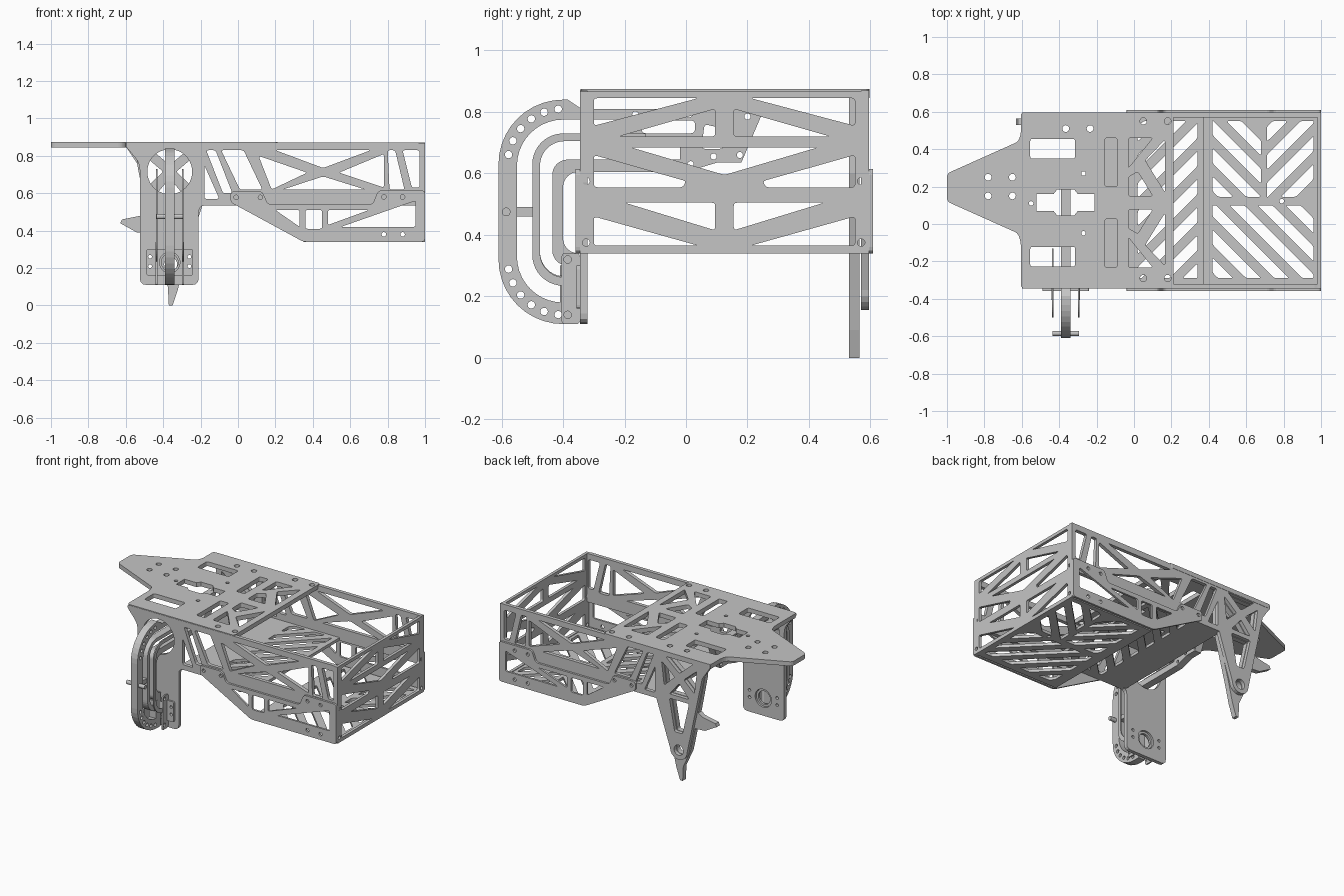
import bpy
from math import sin, cos, radians
from mathutils import Vector, Matrix

cube = bpy.data.objects.get("Cube")
if cube:
    bpy.data.objects.remove(cube, do_unlink=True)

grey = bpy.data.materials.new("plain grey")
grey.use_nodes = True
grey.diffuse_color = (0.56, 0.56, 0.56, 1)
grey.node_tree.nodes["Principled BSDF"].inputs["Base Color"].default_value = (0.56, 0.56, 0.56, 1)

X, Y, Z = Vector((1, 0, 0)), Vector((0, 1, 0)), Vector((0, 0, 1))
MID = 0.125      # symmetry line of the body in y
DECK_MID = 0.114  # symmetry line of the deck cut-outs
ARM_X = -0.365   # plane of the curved guide


# Profile helpers
def arc(cx, cy, r, a0, a1, n=10):
    angles = [radians(a0 + (a1 - a0) * i / n) for i in range(n + 1)]
    return [(cx + r * cos(a), cy + r * sin(a)) for a in angles]


def circle(cx, cy, r=0.012, n=20):
    return arc(cx, cy, r, 0, 360, n)[:-1]


def rect(x0, x1, y0, y1):
    return [(x0, y0), (x1, y0), (x1, y1), (x0, y1)]


def rounded(points, r=0.012):
    out = []
    pts = [Vector(p) for p in points]
    for i, p in enumerate(pts):
        a, b = pts[i - 1] - p, pts[(i + 1) % len(pts)] - p
        k = min(r, a.length * 0.4, b.length * 0.4)
        s, e = p + a.normalized() * k, p + b.normalized() * k
        out += [s * (1 - t) ** 2 + p * 2 * t * (1 - t) + e * t * t for t in (0, 0.33, 0.67, 1)]
    return out


def soft(polys):
    return [rounded(p) for p in polys]


def mirror(polys, axis, about):
    flip = lambda p: (2 * about - p[0], p[1]) if axis == 0 else (p[0], 2 * about - p[1])
    return polys + [[flip(p) for p in poly] for poly in polys]


def clip(poly, a, b, c):
    """Keep the part of a convex polygon where a*x + b*y <= c."""
    out = []
    for i, q in enumerate(poly):
        p = poly[i - 1]
        dp, dq = a * p[0] + b * p[1] - c, a * q[0] + b * q[1] - c
        if dp * dq < 0:
            t = dp / (dp - dq)
            out.append((p[0] + t * (q[0] - p[0]), p[1] + t * (q[1] - p[1])))
        if dq <= 0:
            out.append(q)
    return out


def diagonal_slots(box, s, pitch=0.15, width=0.08):
    """Parallel 45 degree slots filling a rectangle; s is the slope sign."""
    levels = [x - s * y for x, y in rect(*box)]
    slots, c = [], min(levels) + 0.03
    while c < max(levels):
        poly = clip(clip(rect(*box), 1, -s, c + width), -1, s, -c)
        if len(poly) > 2:
            area = sum(p[0] * q[1] - p[1] * q[0] for p, q in zip(poly, poly[1:] + poly[:1])) / 2
            if abs(area) > 0.002:
                slots.append(rounded(poly))
        c += pitch
    return slots


# Flat plate with cut-outs: centred on its origin plane
def plate(name, outline, holes, origin, u, v, thick):
    curve = bpy.data.curves.new(name, "CURVE")
    curve.dimensions, curve.fill_mode, curve.extrude = "2D", "BOTH", thick / 2
    for loop in [outline] + holes:
        s = curve.splines.new("POLY")
        s.points.add(len(loop) - 1)
        for point, (a, b) in zip(s.points, loop):
            point.co = (a, b, 0, 1)
        s.use_cyclic_u = True
        s.use_smooth = False
    tmp = bpy.data.objects.new(name + "_tmp", curve)
    bpy.context.collection.objects.link(tmp)
    bpy.context.view_layer.update()
    mesh = bpy.data.meshes.new_from_object(tmp.evaluated_get(bpy.context.evaluated_depsgraph_get()))
    bpy.data.objects.remove(tmp, do_unlink=True)
    basis = Matrix((u, v, u.cross(v))).transposed().to_4x4()
    mesh.transform(Matrix.Translation(origin) @ basis)
    mesh.materials.clear()
    mesh.materials.append(grey)
    bpy.context.collection.objects.link(bpy.data.objects.new(name, mesh))


# Truss cut-outs shared by both upper side panels
side_truss = soft([
    [(-.18, .57), (-.18, .75), (-.1, .57)],
    [(-.17, .83), (-.12, .83), (-.03, .6), (-.08, .6)],
    [(-.09, .83), (.03, .83), (.13, .62), (.01, .62)],
    [(.2, .83), (.71, .83), (.455, .735)],
    [(.11, .8), (.37, .71), (.18, .62)],
    [(.24, .62), (.68, .62), (.455, .69)],
    [(.78, .81), (.78, .63), (.54, .71)],
    [(.8, .83), (.84, .83), (.89, .62), (.81, .62)],
    [(.88, .83), (.97, .83), (.97, .63), (.93, .63)]])

# Front panel with its hanging leg
front = [(-.6, .87), (-.6, .85), (-.525, .76), (-.525, .11), (-.21, .11), (-.21, .535), (1, .535), (1, .87)]
mount_holes = [circle(ARM_X + sx * .105, z, .01) for sx in (-1, 1) for z in (.21, .26)]
plate("front_panel", rounded(front, .035),
      side_truss + [circle(ARM_X, .715, .12, 40), circle(ARM_X, .23, .062, 32)] + mount_holes,
      Y * -.3325, X, Z, .025)
plate("front_mount", rounded(rect(-.49, -.24, .16, .30)), [circle(ARM_X, .23, .055)] + mount_holes,
      Y * -.351, X, Z, .012)
plate("front_bearing_ring", circle(ARM_X, .23, .06, 32), [circle(ARM_X, .23, .045, 32)],
      Y * -.338, X, Z, .014)

# Back panel with its tapered leg, and the pointed inner leg
leg_truss = soft(mirror([[(-.5, .8), (-.4, .715), (-.48, .64)]], 0, ARM_X) + [
    [(-.47, .84), (-.26, .84), (ARM_X, .75)], [(-.44, .59), (-.29, .59), (ARM_X, .68)],
    [(-.44, .56), (-.29, .56), (-.33, .34), (-.39, .34)]]) + [circle(-.36, .22, .035)]
back = [(-.6, .87), (-.6, .85), (-.54, .76)] + arc(-.36, .22, .065, 180, 360)
plate("back_panel", back + [(-.19, .535), (1, .535), (1, .87)], side_truss + leg_truss,
      Y * .5825, X, Z, .025)
spike = [(-.54, .855), (-.19, .855), (-.19, .6), (-.29, .22), (-.32, .09), (-.35, 0), (-.37, 0),
         (-.375, .1), (-.43, .22), (-.465, .385), (-.54, .39), (-.63, .44), (-.62, .46),
         (-.52, .48), (-.49, .5), (-.54, .76)]
plate("inner_back_leg", spike, leg_truss, Y * .5475, X, Z, .035)

# Lower side panels on both faces
low = [(-.04, .55), (-.04, .61), (.13, .61), (.16, .54), (.72, .54), (.75, .615), (1, .615),
       (1, .34), (.35, .34), (0, .53)]
low_holes = soft([[(.2, .51), (.33, .51), (.33, .42)], rect(.36, .45, .41, .51),
                  [(.48, .51), (.7, .51), (.48, .43)], [(.55, .42), (.95, .42), (.95, .56)]])
low_holes += [circle(x, z) for x in (.78, .88) for z in (.38, .58)]
low_holes += [circle(x, .578) for x in (-.01, .12)]
for name, y in (("front_lower_panel", -.352), ("back_lower_panel", .602)):
    plate(name, rounded(low, .02), low_holes, Y * y, X, Z, .014)

# Truss end wall
end_holes = [[(-.3, .845), (.04, .845), (-.3, .755)], [(.095, .81), (.095, .72), (-.22, .72)],
             [(-.3, .66), (0, .575), (-.01, .555), (-.3, .555)],
             [(.095, .505), (-.2, .505), (.095, .415)], [(-.3, .46), (.04, .365), (-.3, .365)]]
end_holes = mirror(end_holes, 0, MID) + [[(-.18, .685), (.43, .685), (MID, .595)]]
bolts = [circle(y, z) for y, z in ((-.325, .375), (.57, .375), (-.325, .575), (.57, .575))]
plate("end_wall", rect(-.345, .595, .34, .867), soft(end_holes) + bolts, X * .99, Y, Z, .02)

# Slotted lower floor and raised middle floor
floor_slots = (diagonal_slots((.42, .68, .145, .55), -1) + diagonal_slots((.71, .96, .145, .55), 1) +
               diagonal_slots((.42, .96, -.29, .1), -1))
plate("lower_floor", rect(.35, .985, -.335, .585), floor_slots + [circle(.79, .122)],
      Z * .35, X, Y, .02)
middle_slots = diagonal_slots((.02, .34, -.29, .55), 1)
plate("middle_floor", rect(-.205, .375, -.335, .585), middle_slots, Z * .545, X, Y, .02)

# Top deck with tapered tail
deck = [(-.605, .597), (-.605, .48), (-.62, .44), (-1, .27), (-1, .12), (-.62, -.05), (-.605, -.1),
        (-.605, -.343), (.21, -.343), (.21, .597)]
well = [(-.52, .07), (-.43, .07), (-.41, .045), (-.32, .045), (-.3, .07), (-.21, .07),
        (-.21, .16), (-.3, .16), (-.32, .185), (-.41, .185), (-.43, .16), (-.52, .16)]
deck_truss = [rect(-.555, -.315, .35, .455), rect(-.155, -.09, .2, .46),
              [(-.03, .46), (.1, .46), (-.03, .3)], [(.165, .45), (.165, .17), (.06, .34)],
              [(-.03, .25), (.02, .28), (.1, .15), (-.03, .15)]]
deck_bolts = [circle(x, y, .018) for x in (-.78, -.65) for y in (.15, .25)]
deck_bolts += [circle(x, y, .018) for x in (.05, .18) for y in (-.29, .55)]
deck_bolts += [circle(x, .51, .018) for x in (-.365, -.235)]
deck_bolts += [circle(-.27, .27), circle(-.27, -.05), circle(-.55, .11)]
plate("top_deck", rounded(deck, .02), soft(mirror(deck_truss, 1, DECK_MID)) + [well] + deck_bolts,
      Z * .86, X, Y, .03)


# Curved guide: nested C tracks
def c_path(left, top, bottom, r, end_top, end_bottom):
    return ([(end_top, top)] + arc(left + r, top - r, r, 90, 180) +
            arc(left + r, bottom + r, r, 180, 270) + [(end_bottom, bottom)])


def c_band(outer, inner, ends):
    return c_path(*outer, *ends) + c_path(*inner, *ends)[::-1]


guide = (c_path(-.61, .84, .11, .21, -.385, -.36) + c_path(-.40, .605, .34, .05, 0, -.36)[::-1] +
         [(.1, .635), (.18, .635), (.25, .8), (.24, .81), (-.34, .81)])
guide_holes = [c_band((-.55, .775, .18, .15), (-.5, .73, .235, .1), (-.2, -.41)),
               c_band((-.475, .705, .265, .08), (-.435, .645, .3, .05), (-.02, -.41)),
               rounded(rect(-.145, .03, .73, .773), .02),
               rounded([(.05, .68), (.12, .68), (.15, .74), (.06, .76)])]
guide_holes += [circle(y, z, .01) for y, z in
                ((-.165, .792), (.01, .792), (.2, .785), (.175, .66), (.09, .655), (.015, .63))]
for z, start in ((.63, 95), (.32, 190)):
    guide_holes += [circle(y, h) for y, h in arc(-.40, z, .18, start, start + 75, 5)]
plate("curved_guide", guide, guide_holes, X * ARM_X, Y, Z, .05)
plate("guide_rib", rect(-.555, -.495, .46, .49), [], X * ARM_X, Y, Z, .04)
plate("guide_pin", circle(-.585, .475, .014), [], X * ARM_X, Y, Z, .14)

# Thin side tracks and end brackets of the guide
side_track = c_band((-.5, .73, .235, .1), (-.475, .705, .262, .08), (-.13, -.345))
bracket_holes = [circle(-.385, z) for z in (.14, .32)]
for side, x in (("right", ARM_X - .07), ("left", ARM_X + .07)):
    plate(side + "_side_track", side_track, [], X * x, Y, Z, .008)
    plate(side + "_guide_bracket", rounded(rect(-.405, -.345, .11, .34)), bracket_holes, X * x, Y, Z, .01)
